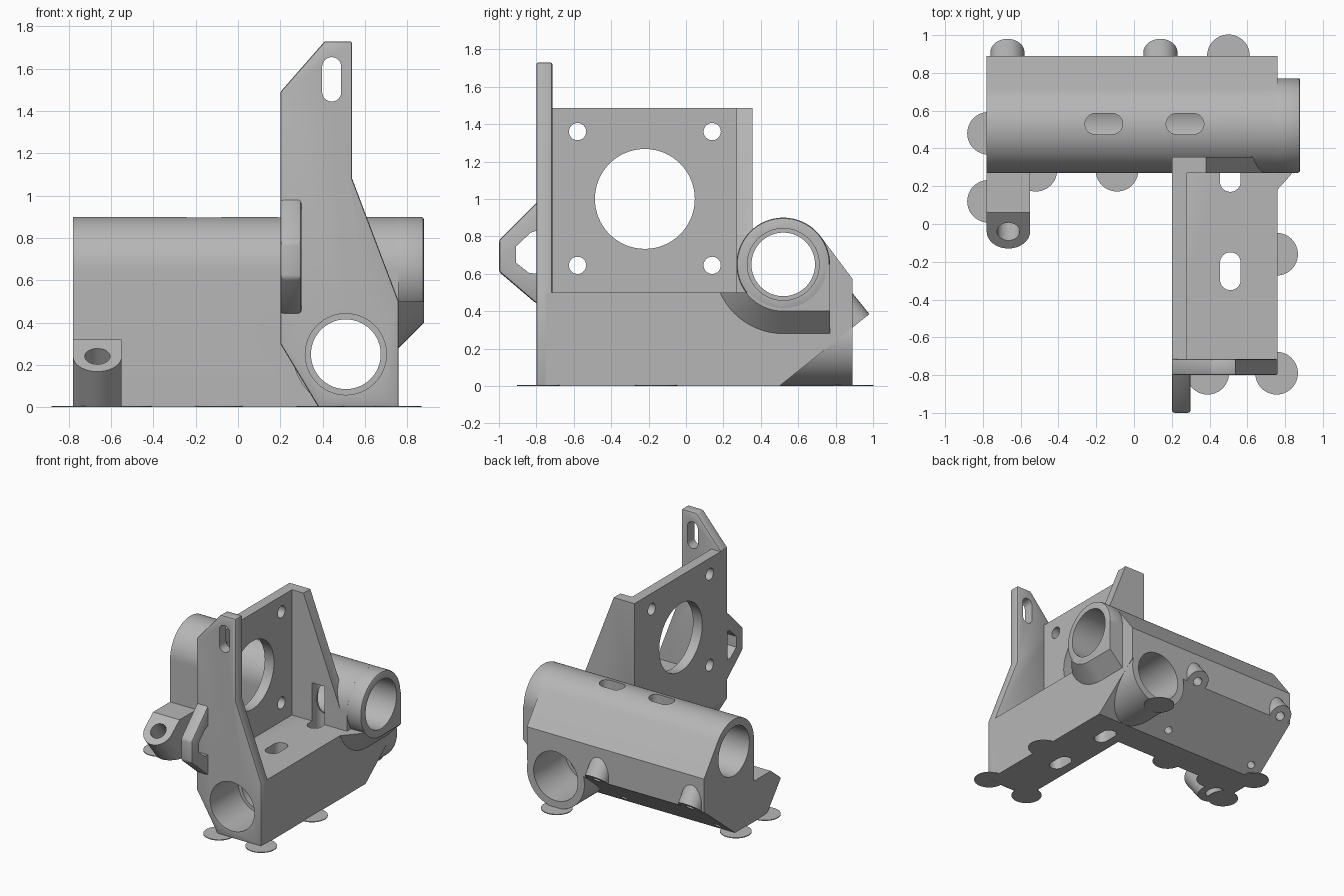
import bpy, bmesh
from math import sin, cos, pi, asin
from mathutils import Matrix, Vector

if "Cube" in bpy.data.objects:
    bpy.data.objects.remove(bpy.data.objects["Cube"], do_unlink=True)

grey = bpy.data.materials.new("plain grey")
grey.use_nodes = True
grey.diffuse_color = (0.47, 0.47, 0.47, 1)
grey.node_tree.nodes["Principled BSDF"].inputs["Base Color"].default_value = grey.diffuse_color

TILT = asin(0.625)          # slope of the clamp face
parts, cutters = [], []


def arc(cx, cy, r, a0=0, a1=360, n=64):
    full = a1 - a0 == 360
    steps = n if full else n + 1
    return [(cx + r * cos((a0 + (a1 - a0) * i / n) * pi / 180),
             cy + r * sin((a0 + (a1 - a0) * i / n) * pi / 180)) for i in range(steps)]


def rect(x0, y0, x1, y1):
    return [(x0, y0), (x1, y0), (x1, y1), (x0, y1)]


def slot(cx, cy, r, half, upright):
    d = half - r
    if upright:
        return arc(cx, cy + d, r, 0, 180, 16) + arc(cx, cy - d, r, 180, 360, 16)
    return arc(cx + d, cy, r, -90, 90, 16) + arc(cx - d, cy, r, 90, 270, 16)


def prism(name, axis, pts, a, b, cutter=False, tilt_at=None, bevel=0):
    """Extrude a 2D profile from a to b along an axis, optionally tilted about x."""
    place = {"x": lambda p, t: (t, p[0], p[1]),
             "y": lambda p, t: (p[0], t, p[1]),
             "z": lambda p, t: (p[0], p[1], t)}[axis]
    bm = bmesh.new()
    lo = [bm.verts.new(place(p, a)) for p in pts]
    hi = [bm.verts.new(place(p, b)) for p in pts]
    bm.faces.new(lo)
    bm.faces.new(hi)
    for i in range(len(pts)):
        j = (i + 1) % len(pts)
        bm.faces.new((lo[i], lo[j], hi[j], hi[i]))
    bmesh.ops.recalc_face_normals(bm, faces=bm.faces)
    if tilt_at:
        bm.transform(Matrix.Translation(Vector(tilt_at)) @ Matrix.Rotation(TILT, 4, "X"))
    return finish(name, bm, cutter, bevel)


def finish(name, bm, cutter=False, bevel=0):
    me = bpy.data.meshes.new(name)
    bm.to_mesh(me)
    bm.free()
    me.materials.append(grey)
    ob = bpy.data.objects.new(name, me)
    bpy.context.scene.collection.objects.link(ob)
    ob.hide_render = cutter
    (cutters if cutter else parts).append(ob)
    if bevel:
        m = ob.modifiers.new("soft edges", "BEVEL")
        m.width, m.segments, m.limit_method, m.angle_limit = bevel, 2, "ANGLE", 0.6
    return ob


def boolean(ob, tools, op="DIFFERENCE"):
    for t in tools:
        m = ob.modifiers.new(t.name, "BOOLEAN")
        m.operation, m.object, m.solver = op, t, "EXACT"


# Clamp body with the rounded top and sloped underside
body = prism("clamp_body", "x",
             [(0.27, 0), (0.5, 0), (0.89, 0.312), (0.89, 0.573)]
             + arc(0.52, 0.65, 0.25, 36.87, 180, 40), -0.78, 0.76)

# Barrel end and the flare that carries it
barrel = prism("barrel_end", "x", arc(0.52, 0.65, 0.25), 0.7, 0.88, bevel=0.015)
flare_block = prism("flare_block", "y",
                    [(0.7, 0.28), (0.76, 0.28), (0.88, 0.4), (0.88, 0.65), (0.7, 0.65)], 0.52, 0.77)
bm = bmesh.new()
bmesh.ops.create_cone(bm, cap_ends=True, segments=64, radius1=0.37, radius2=0.25, depth=0.12,
                      matrix=Matrix.Translation((0.82, 0.52, 0.65)) @ Matrix.Rotation(pi / 2, 4, "Y"))
flare = finish("flare_cone", bm)
boolean(flare, [prism("flare_limit", "x", rect(0.1, 0.2, 0.525, 0.5), 0.7, 0.9, True)], "INTERSECT")

# Lower housing and its tube
housing = prism("lower_housing", "y",
                [(0.2, 0.3), (0.38, 0), (0.76, 0), (0.76, 0.5), (0.2, 0.5)], -0.75, 0.5)
tube = prism("lower_tube", "y", arc(0.51, 0.25, 0.25), -0.7, 0.89)

# Mount walls
plate = prism("mount_plate", "x", rect(-0.79, 0.45, 0.35, 1.485), 0.2, 0.28)
front_wall = prism("front_wall", "y",
                   [(0.2, 0.3), (0.38, 0), (0.76, 0), (0.76, 0.5), (0.54, 1.08),
                    (0.54, 1.73), (0.41, 1.73), (0.2, 1.49)], -0.8, -0.715, bevel=0.01)
back_wall = prism("back_wall", "y",
                  [(0.2, 0.45), (0.76, 0.45), (0.76, 0.5), (0.38, 1.485), (0.2, 1.485)], 0.27, 0.355)

# Front loop bracket
bracket = prism("front_bracket", "x",
                [(-0.77, 1.0), (-0.8, 0.98), (-1.0, 0.78), (-1.0, 0.61), (-0.8, 0.44), (-0.77, 0.44)],
                0.2, 0.3, bevel=0.015)
boolean(bracket, [prism("bracket_window", "x",
                        [(-0.8, 0.83), (-0.83, 0.82), (-0.91, 0.745), (-0.91, 0.66),
                         (-0.84, 0.605), (-0.8, 0.6)], 0.1, 0.4, True)])

# Tilted screw lug
lug_at = (-0.665, -0.04, 0.24)
lug = prism("screw_lug", "z", arc(0, 0, 0.115, 180, 360, 24) + [(0.115, 0.6), (-0.115, 0.6)],
            -0.7, 0, tilt_at=lug_at)
boolean(lug, [prism("lug_limit", "x", rect(-0.3, 0, 0.29, 0.32), -0.9, -0.4, True)], "INTERSECT")
boolean(lug, [prism("lug_hole", "z", arc(0, 0, 0.06, n=32), -0.6, 0.2, True, lug_at)])

# Tilted screw bosses on the back, flush with the underside
screw_holes = []
for side, x in (("right", -0.67), ("left", 0.14)):
    boss = prism("screw_boss_" + side, "z", arc(0, 0, 0.09, n=32), 0, 0.3, tilt_at=(x, 0.91, 0.328))
    hole = prism("boss_hole_" + side, "z", arc(0, 0, 0.035, n=24), -0.1, 0.2, True, (x, 0.91, 0.328))
    boolean(boss, [hole])
    screw_holes += [hole, prism("under_hole_" + side, "z", arc(0, 0, 0.03, n=24),
                                -0.1, 0.12, True, (x, 0.57, 0.056))]

# Bores with wider mouths
barrel_bore = [prism("barrel_bore", "x", arc(0.52, 0.65, 0.17), -1, 1, True),
               prism("barrel_mouth_right", "x", arc(0.52, 0.65, 0.192), -1, -0.35, True),
               prism("barrel_mouth_left", "x", arc(0.52, 0.65, 0.192), 0.45, 1, True)]
tube_bore = [prism("tube_bore", "y", arc(0.51, 0.25, 0.165), -1.1, 1.1, True),
             prism("tube_mouth_front", "y", arc(0.51, 0.25, 0.192), -1.1, -0.45, True),
             prism("tube_mouth_back", "y", arc(0.51, 0.25, 0.192), 0.5, 1.1, True)]

# Strap slots
top_slots = [prism("top_slot", "z", slot(x, 0.53, 0.055, 0.1, False), 0.65, 1.2, True)
             for x in (-0.16, 0.27)]
floor_slot = prism("floor_slot", "z", slot(0.51, -0.25, 0.055, 0.1, True), -0.1, 0.6, True)
rear_slot = prism("rear_slot", "z", slot(0.51, 0.27, 0.055, 0.1, True), -0.1, 0.8, True)

boolean(body, barrel_bore + tube_bore + top_slots + [rear_slot] + screw_holes)
boolean(barrel, barrel_bore)
boolean(flare_block, barrel_bore)
boolean(flare, barrel_bore)
boolean(housing, barrel_bore + tube_bore + [floor_slot, rear_slot])
boolean(tube, barrel_bore + tube_bore + [floor_slot, rear_slot])
boolean(front_wall, tube_bore
        + [prism("wall_slot", "y", slot(0.443, 1.55, 0.045, 0.105, True), -1, -0.6, True)])
boolean(back_wall, barrel_bore + [rear_slot])
boolean(plate, [prism("motor_hole", "x", arc(-0.22, 1.0, 0.267), 0, 0.4, True)]
        + [prism("mount_hole", "x", arc(y, z, 0.046, n=32), 0, 0.4, True)
           for y in (-0.58, 0.14) for z in (0.645, 1.36)])

# Thin round pads under the base
for x, y in ((-0.77, 0.48), (-0.77, 0.12), (-0.52, 0.285), (-0.09, 0.285),
             (0.5, 0.89), (0.755, -0.16), (0.39, -0.79), (0.755, -0.79)):
    prism("base_pad", "z", arc(x, y, 0.113, n=48), 0, 0.006)

# Apply the modifiers, drop the cutters and smooth the round faces
dg = bpy.context.evaluated_depsgraph_get()
finished = [(ob, bpy.data.meshes.new_from_object(ob.evaluated_get(dg))) for ob in parts]
for ob, me in finished:
    ob.modifiers.clear()
    ob.data = me
for ob in cutters:
    bpy.data.objects.remove(ob, do_unlink=True)
bpy.ops.object.select_all(action="DESELECT")
for ob in parts:
    ob.select_set(True)
bpy.context.view_layer.objects.active = parts[0]
bpy.ops.object.shade_smooth_by_angle(angle=0.5)
